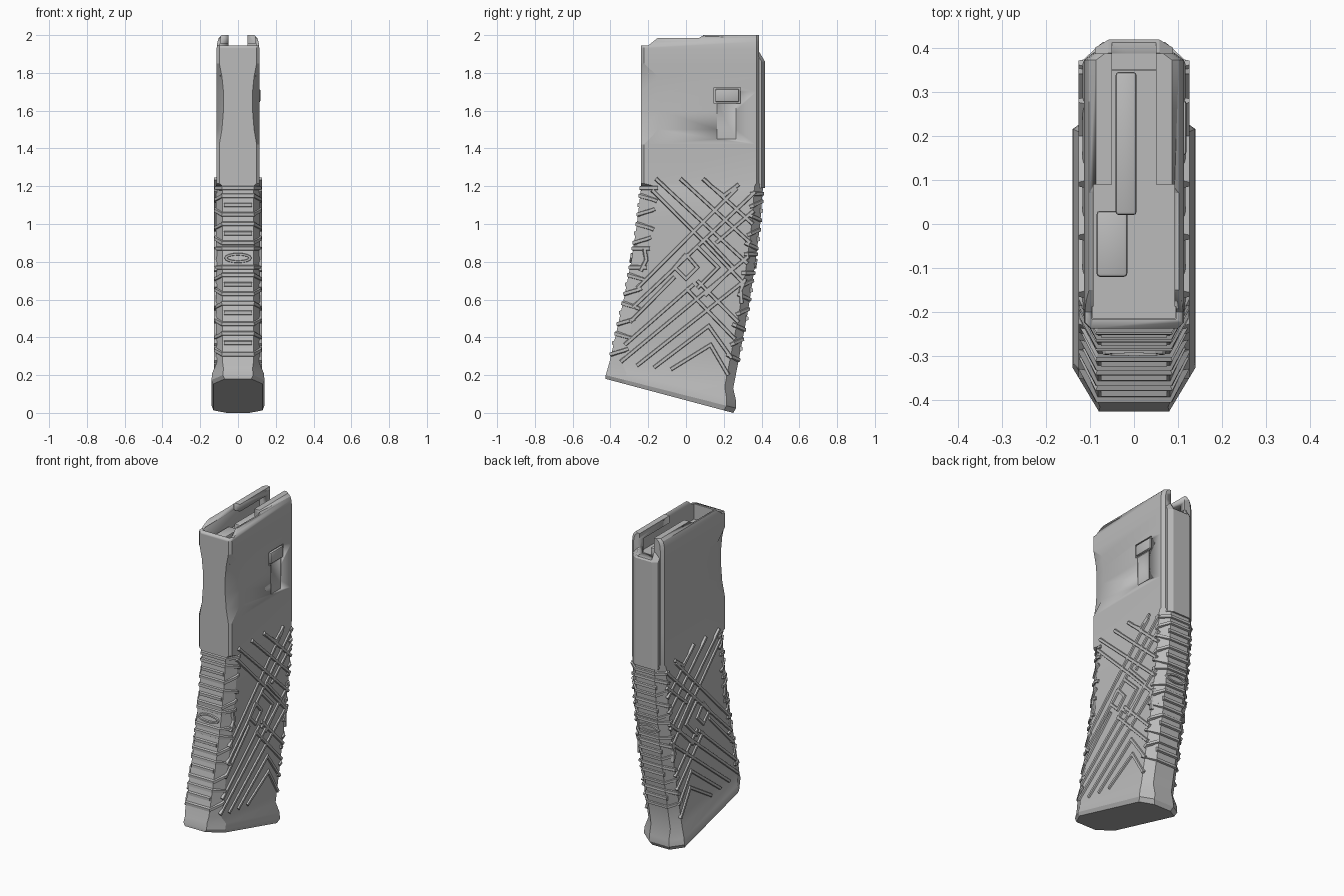
import bpy, bmesh, math
from mathutils import Vector

if "Cube" in bpy.data.objects:
    bpy.data.objects.remove(bpy.data.objects["Cube"])

grey = bpy.data.materials.new("grey_polymer")
grey.use_nodes = True
COL = (0.5, 0.5, 0.5, 1)
grey.diffuse_color = COL
grey.node_tree.nodes["Principled BSDF"].inputs["Base Color"].default_value = COL


def finish(name, bm, angle=25):
    bmesh.ops.recalc_face_normals(bm, faces=bm.faces)
    me = bpy.data.meshes.new(name)
    bm.to_mesh(me)
    bm.free()
    me.materials.append(grey)
    ob = bpy.data.objects.new(name, me)
    bpy.context.collection.objects.link(ob)
    bpy.ops.object.select_all(action='DESELECT')
    ob.select_set(True)
    bpy.context.view_layer.objects.active = ob
    bpy.ops.object.shade_smooth_by_angle(angle=math.radians(angle))
    return ob


def loft(rings):
    bm = bmesh.new()
    loops = [[bm.verts.new(p) for p in r] for r in rings]
    n = len(loops[0])
    for a, b in zip(loops, loops[1:]):
        for i in range(n):
            bm.faces.new((a[i], a[(i + 1) % n], b[(i + 1) % n], b[i]))
    bm.faces.new(loops[0])
    bm.faces.new(loops[-1])
    return bm


def box(name, lo, hi, bevel=0.0):
    ring = lambda z: [(lo[0], lo[1], z), (hi[0], lo[1], z), (hi[0], hi[1], z), (lo[0], hi[1], z)]
    bm = loft([ring(lo[2]), ring(hi[2])])
    if bevel:
        bmesh.ops.bevel(bm, geom=bm.edges[:], offset=bevel, segments=2, affect='EDGES', profile=0.5)
    return finish(name, bm)


def cut(target, cutter):
    cutter.hide_render = True
    mod = target.modifiers.new("cut", 'BOOLEAN')
    mod.operation = 'DIFFERENCE'
    mod.solver = 'EXACT'
    mod.object = cutter
    bpy.context.view_layer.objects.active = target
    bpy.ops.object.modifier_apply(modifier=mod.name)
    bpy.data.objects.remove(cutter)


def section(zf, yf, zb, yb, w, front, back):
    """Eight-sided ring, tilted from its front height to its rear height."""
    (fx, fy), (bx, by) = front, back
    half = [(w - fx, yf), (w, yf + fy), (w, yb - by), (w - bx, yb)]
    pts = half + [(-x, y) for x, y in reversed(half)]
    return [(x, y, zf + (zb - zf) * (y - yf) / (yb - yf)) for x, y in pts]


# Body: flared base, curved grip, straight upper
FC, BC, W = (0.035, 0.07), (0.05, 0.045), 0.117
base = [(0.18, -0.425, 0.0, 0.25, 0.13), (0.2, -0.425, 0.025, 0.265, 0.14),
        (0.235, -0.415, 0.065, 0.265, 0.137), (0.27, -0.405, 0.13, 0.25, W)]
grip = [(0.4, -0.375, 0.3, 0.283), (0.6, -0.33, 0.55, 0.33), (0.8, -0.29, 0.78, 0.365),
        (1.0, -0.26, 1.0, 0.393), (1.2, -0.237, 1.2, 0.408)]
rings = [section(*r, (0.06, 0.1), (0.07, 0.05)) for r in base[:3]]
rings += [section(*base[3], FC, BC)] + [section(*g, W, FC, BC) for g in grip]
edge, scoop = (0.014, 0.014), (0.036, 0.1)
for z, w, fr in [(1.215, 0.113, edge), (1.42, 0.113, edge), (1.5, 0.113, (0.028, 0.09)),
                 (1.6, 0.113, scoop), (1.7, 0.113, scoop), (1.78, 0.113, (0.028, 0.09)),
                 (1.85, 0.113, edge), (1.93, 0.113, edge), (1.965, 0.109, edge),
                 (1.985, 0.102, edge), (2.0, 0.086, edge)]:
    rings.append(section(z, -0.237, z, 0.387, w, fr, (0.02, 0.015)))
body = finish("magazine_body", loft(rings))

# Rear spine
spine = [section(z, 0.36, z, y, 0.088, (0.005, 0.005), (0.03, 0.018))
         for z, y in [(1.19, 0.418), (1.86, 0.418), (1.91, 0.388)]]
rear_spine = finish("rear_spine", loft(spine))

# Feed opening, lips and stepped top edge
cut(body, box("cavity_cutter", (-0.095, -0.215, 1.8), (0.095, 0.35, 1.955)))
cut(body, box("mouth_cutter", (-0.092, -0.215, 1.9), (0.092, 0.09, 2.1)))
for part in (body, rear_spine):
    cut(part, box("slot_cutter", (-0.05, 0.0, 1.87), (0.05, 0.5, 2.1)))
step = [(-0.3, 1.945), (-0.2, 1.945), (-0.15, 1.985), (0.07, 1.985), (0.09, 2.0), (0.09, 2.1), (-0.3, 2.1)]
cut(body, finish("top_cutter", loft([[(x, y, z) for y, z in step] for x in (-0.2, 0.2)])))

# Catch on the left side with shallow recess below
cut(body, box("recess_cutter", (0.108, 0.165, 1.45), (0.2, 0.265, 1.64)))
cut(body, box("window_cutter", (0.105, 0.147, 1.637), (0.2, 0.289, 1.723)))
box("catch_plate", (0.09, 0.155, 1.645), (0.119, 0.281, 1.715), 0.008)

# Follower inside the mouth
box("follower", (-0.094, -0.214, 1.78), (0.094, 0.349, 1.85))
box("follower_ridge", (-0.042, 0.02, 1.84), (0.006, 0.345, 1.91), 0.008)
box("follower_step", (-0.085, -0.12, 1.84), (-0.015, 0.03, 1.88), 0.008)


def interp(table, z):
    if z <= table[0][0]:
        return table[0][1]
    for (z0, y0), (z1, y1) in zip(table, table[1:]):
        if z <= z1:
            return y0 + (y1 - y0) * (z - z0) / (z1 - z0)
    return table[-1][1]


lower = [r[:4] for r in base[3:] + grip]
front_y = lambda z: interp([(r[0], r[1]) for r in lower], z)
back_y = lambda z: interp([(r[2], r[3]) for r in lower], z)


def rib(bm, pts, nrms, closed=False, w=0.012, h=0.009):
    """Sweep a raised trapezoid along a path on the surface."""
    pts, nrms = [Vector(p) for p in pts], [Vector(n).normalized() for n in nrms]
    k, rows = len(pts), []
    for i, (p, n) in enumerate(zip(pts, nrms)):
        a = pts[i - 1] if (i or closed) else p
        b = pts[(i + 1) % k] if (i < k - 1 or closed) else p
        d0, d1 = (p - a).normalized(), (b - p).normalized()
        t = (d0 + d1).normalized()
        s = t.cross(n).normalized() * w / max(0.6, t.dot(d1 if d1.length else d0))
        rows.append([bm.verts.new(q) for q in (p - s - n * 0.006, p - s * 0.6 + n * h,
                                               p + s * 0.6 + n * h, p + s - n * 0.006)])
    for i in range(k if closed else k - 1):
        a, b = rows[i], rows[(i + 1) % k]
        for j in range(4):
            bm.faces.new((a[j], a[(j + 1) % 4], b[(j + 1) % 4], b[j]))
    if not closed:
        bm.faces.new(rows[0])
        bm.faces.new(rows[-1])


# Criss-cross ribs on both sides, as (y, z) paths
side = [
    [(-0.22, 1.18), (0.1, 0.9), (0.36, 0.68)], [(-0.16, 1.24), (0.36, 0.79)],
    [(-0.03, 1.24), (0.38, 0.9)], [(0.09, 1.24), (0.38, 1.0)],
    [(0.12, 1.21), (0.2, 1.15), (0.28, 1.21)],
    [(0.27, 1.19), (-0.26, 0.66)], [(0.37, 1.17), (-0.3, 0.56)], [(0.38, 1.07), (0.16, 0.9)],
    [(0.0, 0.84), (0.06, 0.77), (0.0, 0.71), (-0.06, 0.77), (0.0, 0.84)],
    [(0.06, 0.88), (0.17, 0.77), (0.06, 0.66)], [(0.1, 0.93), (0.25, 0.77), (0.1, 0.62)],
    [(-0.25, 0.87), (-0.21, 0.81), (-0.27, 0.75)], [(0.35, 0.71), (0.29, 0.65), (0.33, 0.58)],
    [(-0.06, 0.72), (-0.33, 0.48)], [(0.04, 0.68), (-0.35, 0.36)],
    [(0.34, 0.83), (-0.37, 0.27)], [(0.31, 0.7), (-0.26, 0.25)],
    [(0.0, 0.66), (0.28, 0.39)], [(0.06, 0.7), (0.31, 0.48)],
    [(-0.17, 0.24), (0.12, 0.46), (0.27, 0.29)], [(-0.08, 0.23), (0.13, 0.36), (0.24, 0.2)],
]
bm = bmesh.new()
for sx in (1, -1):
    for path in side:
        clip = [(min(max(y, front_y(z) + 0.06), back_y(z) - 0.04), z) for y, z in path]
        rib(bm, [(sx * W, y, z) for y, z in clip], [(sx, 0, 0)] * len(clip))
finish("side_ribs", bm, 10)

# Wrapping bands and short bars on the front and rear
for name, edge_y, (cx, cy), d, shift in [("front_ribs", front_y, FC, -1, 0.0),
                                         ("rear_ribs", back_y, BC, 1, -0.03)]:
    bm = bmesh.new()
    for z, droop in [(1.19, 0), (1.15, -0.03), (1.05, 0.03), (1.0, -0.03), (0.9, 0.03),
                     (0.87, 0), (0.77, 0), (0.73, -0.03), (0.63, 0.03), (0.58, -0.03),
                     (0.47, 0.03), (0.42, -0.03), (0.31, 0.03)]:
        z += shift
        half = [(W, edge_y(z) - d * (cy + 0.02), z + droop, (1, 0, 0)),
                (W, edge_y(z) - d * cy, z + droop * 0.7, (1, d * 0.4, 0)),
                (W - cx, edge_y(z), z, (0.45, d, 0))]
        full = half + [(-x, y, h, (-n[0], n[1], 0)) for x, y, h, n in reversed(half)]
        rib(bm, [q[:3] for q in full], [q[3] for q in full])
    for z in (1.1, 0.95, 0.68, 0.53, 0.37):
        y = edge_y(z + shift)
        rib(bm, [(x, y, z + shift) for x in (-0.075, 0.075)], [(0, d, 0)] * 2, w=0.014)
    oval = [(0.065 * math.cos(a), 0.82 + shift + 0.02 * math.sin(a))
            for a in [i * math.tau / 16 for i in range(16)]]
    rib(bm, [(x, edge_y(z), z) for x, z in oval], [(0, d, 0)] * 16, closed=True, w=0.008)
    finish(name, bm, 10)
